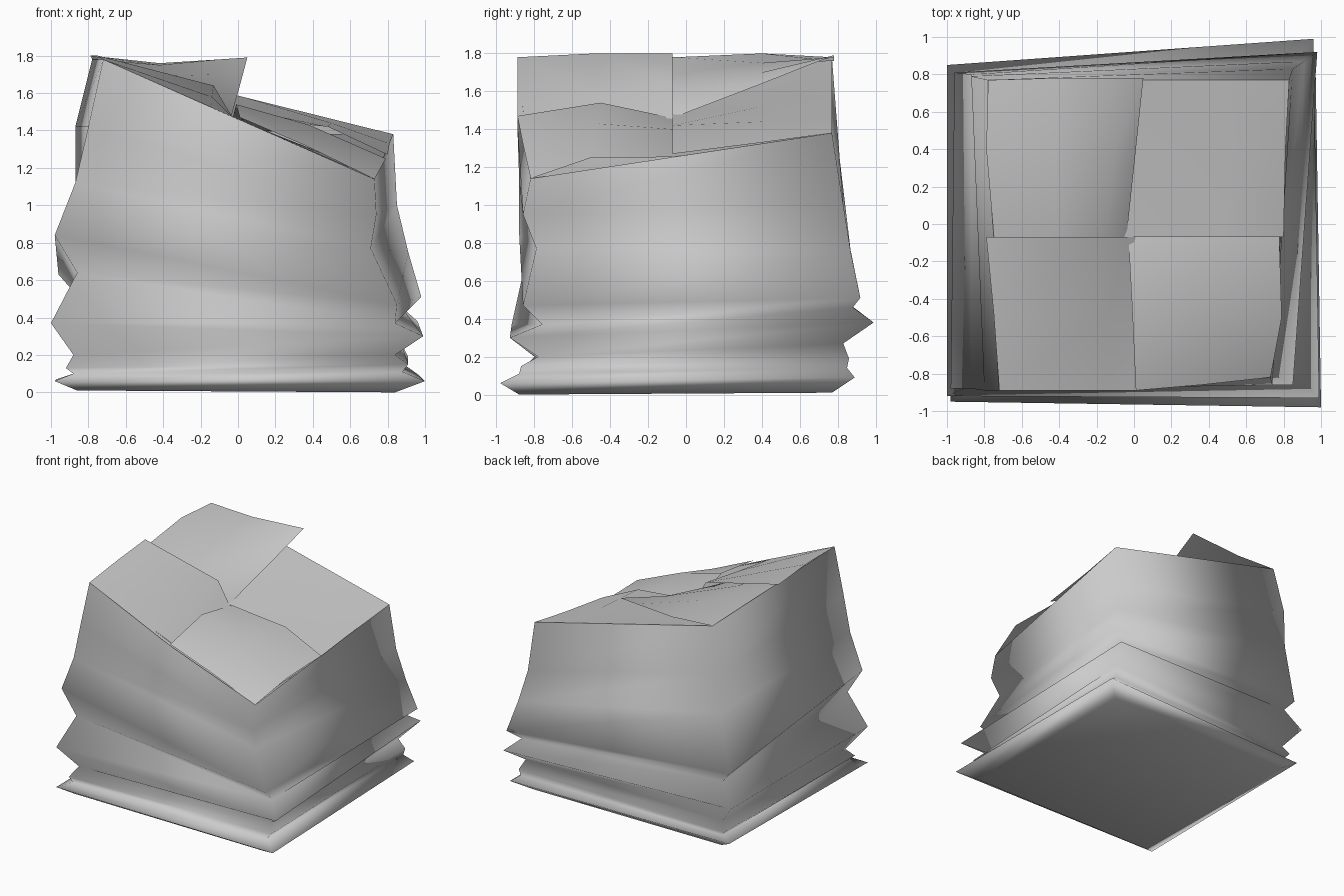
import bpy
import bmesh
from mathutils import Vector

default_cube = bpy.data.objects.get("Cube")
if default_cube:
    bpy.data.objects.remove(default_cube, do_unlink=True)


def flat_material(name, shade):
    """One plain colour for both viewport and render."""
    colour = (shade, shade, shade, 1)
    material = bpy.data.materials.new(name)
    material.use_nodes = True
    material.diffuse_color = colour
    shader = material.node_tree.nodes["Principled BSDF"]
    shader.inputs["Base Color"].default_value = colour
    return material


cardboard = flat_material("plain grey card", 0.6)


def finish(mesh_data, name):
    """Turn a bmesh into a linked, coloured, smooth object."""
    mesh = bpy.data.meshes.new(name)
    mesh_data.to_mesh(mesh)
    mesh_data.free()
    mesh.materials.append(cardboard)
    for polygon in mesh.polygons:
        polygon.use_smooth = True
    bpy.context.collection.objects.link(bpy.data.objects.new(name, mesh))


def bridge(mesh_data, first, second, closed):
    """Join two rows of vertices with quads."""
    count = len(first)
    for i in range(count if closed else count - 1):
        j = (i + 1) % count
        mesh_data.faces.new((first[i], first[j], second[j], second[i]))


# Crumpled upright edges of the box, listed from the base to the rim
front_left = [(-.86, -.88, .01), (-.98, -.95, .06), (-.88, -.88, .1), (-.92, -.87, .13),
              (-.88, -.8, .2), (-1, -.92, .37), (-.86, -.86, .64), (-.98, -.88, .84),
              (-.87, -.88, 1.12), (-.8, -.89, 1.42), (-.72, -.89, 1.78)]
front_right = [(.84, -.88, 0), (1, -.98, .06), (.88, -.88, .11), (.91, -.87, .15),
               (.84, -.78, .2), (.99, -.93, .3), (.84, -.76, .37), (.85, -.86, .47),
               (.71, -.79, .77), (.74, -.86, .95), (.73, -.82, 1.14)]
back_right = [(.84, .77, .01), (.97, .89, .09), (.9, .85, .14), (.91, .86, .19),
              (.87, .83, .27), (.96, .99, .38), (.87, .88, .46), (.98, .92, .51),
              (.91, .87, .75), (.85, .83, 1), (.83, .77, 1.38)]
back_left = [(-.86, .77, .01), (-.97, .83, .07), (-.88, .78, .1), (-.91, .81, .14),
             (-.87, .77, .21), (-1, .85, .37), (-.88, .78, .54), (-.96, .81, .63),
             (-.87, .8, 1.1), (-.87, .79, 1.42), (-.78, .77, 1.78)]

# Box walls and base
walls = bmesh.new()
rings = [[walls.verts.new(point) for point in ring]
         for ring in zip(front_left, front_right, back_right, back_left)]
for lower, upper in zip(rings, rings[1:]):
    bridge(walls, lower, upper, closed=True)
walls.faces.new(list(reversed(rings[0])))
finish(walls, "crumpled_box")


def flap(name, *rows):
    """Bent card sheet: rows run from the hinge to the free edge."""
    sheet = bmesh.new()
    lines = [[sheet.verts.new(point) for point in row] for row in rows]
    for near, far in zip(lines, lines[1:]):
        bridge(sheet, near, far, closed=False)
    for face in sheet.faces:
        face.normal_update()
        if face.normal.z < 0:
            face.normal_flip()
    finish(sheet, name)


rim_front_left, rim_front_right, rim_back_right, rim_back_left = (
    Vector(edge[-1]) for edge in (front_left, front_right, back_right, back_left))
rim_front = Vector((0, -.89, 1.46))
rim_back = rim_back_left.lerp(rim_back_right, .5)
rim_right = rim_front_right.lerp(rim_back_right, .47)
rim_left = rim_front_left.lerp(rim_back_left, .5)

# Front flap: left half on show, right half tucked under the right flap
flap("front_flap",
     [rim_front_left, rim_front_left.lerp(rim_front, .8), rim_front, rim_front_right],
     [(-.75, -.48, 1.8), (-.14, -.48, 1.58), (-.02, -.48, 1.46), (.7, -.48, 1.16)],
     [(-.79, -.07, 1.8), (-.13, -.07, 1.64), (-.03, -.07, 1.47), (.7, -.07, 1.18)])

# Right flap: front half on show, back half tucked under the back flap
flap("right_flap",
     [rim_front_right, (.79, -.5, 1.25), rim_right, rim_back_right],
     [(.36, -.86, 1.32), (.38, -.47, 1.43), (.39, -.07, 1.4), (.4, .7, 1.38)],
     [(.01, -.89, 1.47), (-.01, -.45, 1.54), (-.03, -.07, 1.46), (.1, .7, 1.4)])

# Back flap: right half on show, left half tucked under the left flap
flap("back_flap",
     [rim_back_left, rim_back, rim_back.lerp(rim_back_right, .6), rim_back_right],
     [(-.6, .4, 1.7), (0, .4, 1.52), (.5, .4, 1.44), (.81, .4, 1.33)],
     [(-.58, -.07, 1.65), (-.03, -.07, 1.47), (.48, -.07, 1.42), (.8, -.07, 1.27)])

# Left flap: back half springs open, front half tucked under the front flap
flap("left_flap",
     [rim_front_left, rim_left, (-.79, .4, 1.8), rim_back_left],
     [(-.42, -.8, 1.58), (-.42, -.07, 1.69), (-.42, .4, 1.75), (-.42, .78, 1.76)],
     [(-.16, -.8, 1.43), (-.15, -.07, 1.61), (-.1, .4, 1.7), (-.1, .78, 1.78)],
     [(-.06, -.8, 1.4), (-.04, -.07, 1.46), (.01, .4, 1.64), (.05, .78, 1.79)])
